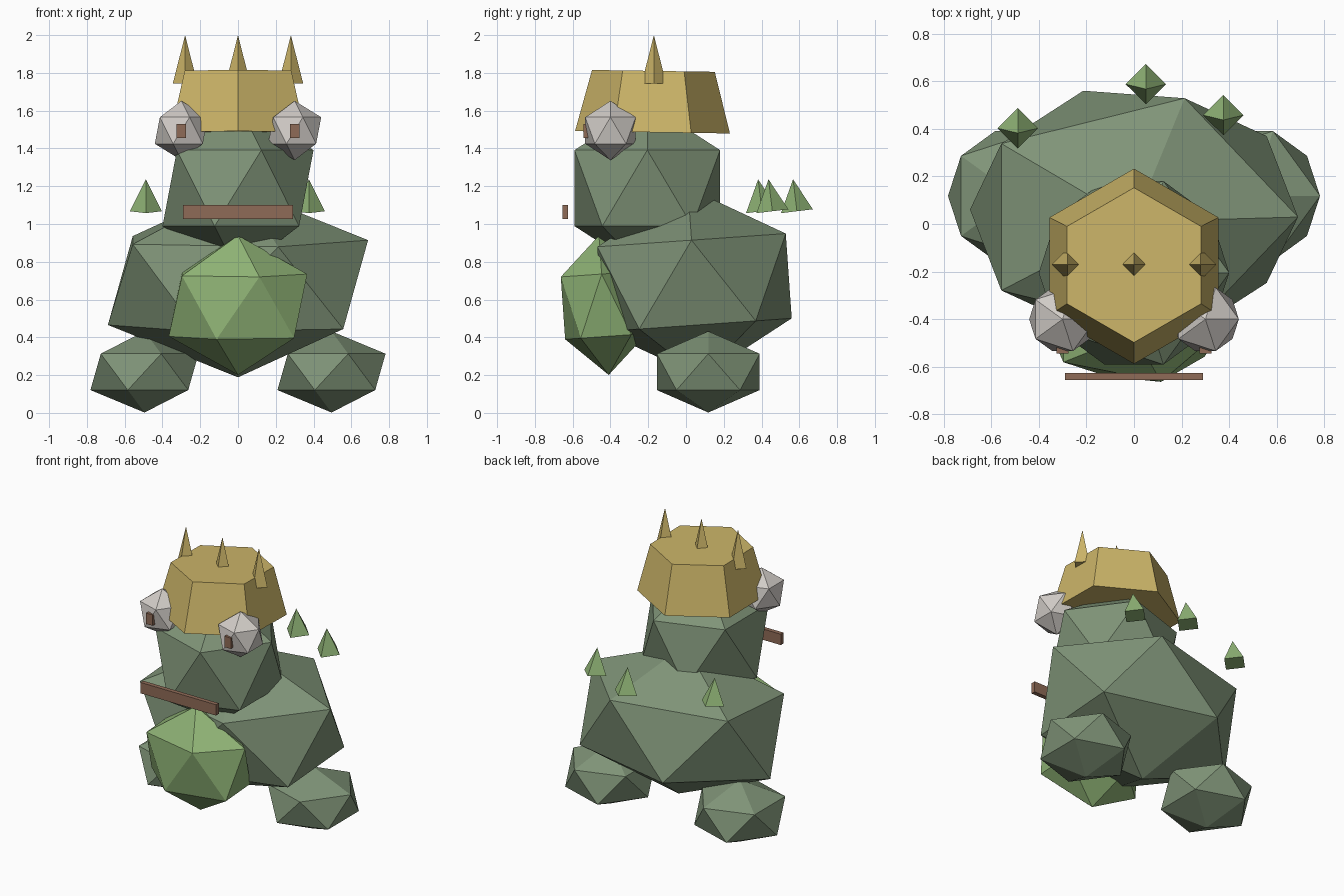
import bpy
import bmesh
from mathutils import Matrix, Vector, Euler

if "Cube" in bpy.data.objects:
    bpy.data.objects.remove(bpy.data.objects["Cube"], do_unlink=True)


def make_material(name, srgb):
    linear = [((c + 0.055) / 1.055) ** 2.4 for c in srgb] + [1.0]
    mat = bpy.data.materials.new(name)
    mat.use_nodes = True
    mat.diffuse_color = linear
    mat.node_tree.nodes["Principled BSDF"].inputs["Base Color"].default_value = linear
    return mat


skin = make_material("moss green", (0.50, 0.58, 0.47))
light_green = make_material("light green", (0.56, 0.70, 0.46))
gold = make_material("gold", (0.80, 0.71, 0.41))
eye_white = make_material("warm white", (0.82, 0.80, 0.78))
brown = make_material("brown", (0.56, 0.42, 0.34))


def finish(bm, name, mat, loc, tilt):
    """Tilt about x, move into place and make a flat shaded object."""
    bmesh.ops.transform(bm, verts=bm.verts, matrix=Matrix.Translation(Vector(loc))
                        @ Euler((tilt, 0, 0)).to_matrix().to_4x4())
    mesh = bpy.data.meshes.new(name)
    bm.to_mesh(mesh)
    bm.free()
    mesh.materials.append(mat)
    obj = bpy.data.objects.new(name, mesh)
    bpy.context.collection.objects.link(obj)
    return obj


def ico(name, mat, loc, size, tilt=0.0):
    bm = bmesh.new()
    bmesh.ops.create_icosphere(bm, subdivisions=1, radius=1)
    bmesh.ops.scale(bm, vec=size, verts=bm.verts)
    return finish(bm, name, mat, loc, tilt)


def cone(name, mat, loc, sides, r_base, r_top, height, tilt=0.0):
    bm = bmesh.new()
    bmesh.ops.create_cone(bm, cap_ends=True, segments=sides, radius1=r_base,
                          radius2=r_top, depth=height)
    bmesh.ops.remove_doubles(bm, verts=bm.verts, dist=0.0001)
    return finish(bm, name, mat, loc, tilt)


def box(name, mat, loc, size):
    bm = bmesh.new()
    bmesh.ops.create_cube(bm, size=1)
    bmesh.ops.scale(bm, vec=size, verts=bm.verts)
    return finish(bm, name, mat, loc, 0.0)


# Main masses
ico("body", skin, (0, 0.045, 0.69), (0.77, 0.588, 0.503), 0.07)
ico("belly", light_green, (0, -0.435, 0.57), (0.41, 0.255, 0.37), 0.07)
ico("head", skin, (0, -0.205, 1.19), (0.447, 0.453, 0.45))

# Feet, eyes and pupils on both sides
for side, x in (("left", 1), ("right", -1)):
    ico(side + "_foot", skin, (0.495 * x, 0.118, 0.217), (0.32, 0.32, 0.215))
    ico(side + "_eye", eye_white, (0.30 * x, -0.40, 1.495), (0.157, 0.157, 0.157))
    box(side + "_pupil", brown, (0.30 * x, -0.53, 1.492), (0.05, 0.026, 0.075))

# Mouth bar
box("mouth", brown, (0, -0.64, 1.063), (0.58, 0.03, 0.075))

# Crown with a row of spikes
cone("crown", gold, (0, -0.175, 1.648), 6, 0.41, 0.325, 0.325, -0.015)
for name, x in (("left", 0.28), ("middle", 0), ("right", -0.28)):
    cone(name + "_crown_spike", gold, (x, -0.17, 1.872), 4, 0.065, 0, 0.255)

# Small spikes above the back
for name, x, y in (("left", 0.375, 0.447), ("middle", 0.05, 0.577), ("right", -0.488, 0.392)):
    cone(name + "_back_spike", light_green, (x, y, 1.152), 4, 0.085, 0, 0.17, 0.12)
